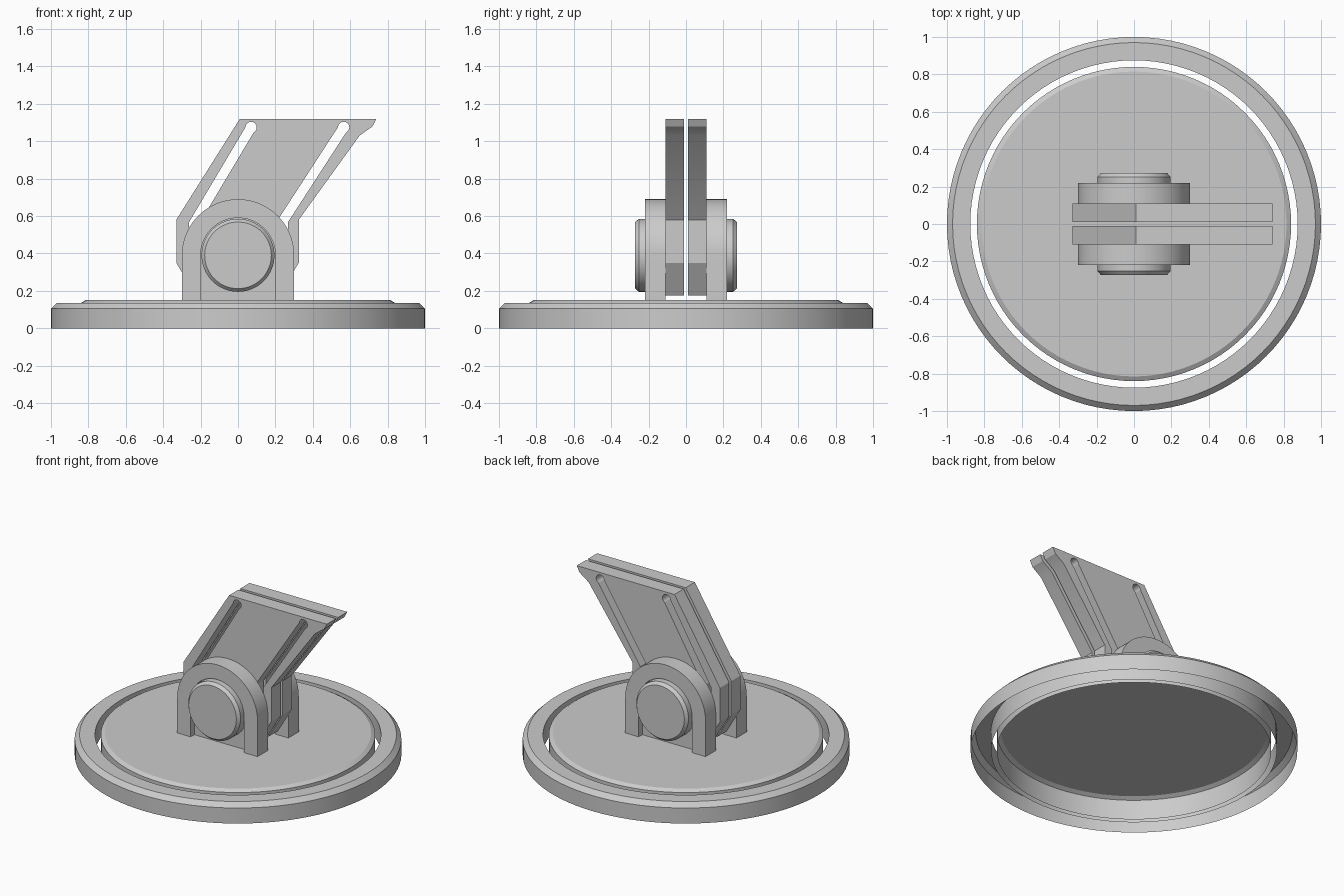
import bpy, bmesh
from math import sin, cos, pi, atan2, radians
from mathutils import Matrix, Vector

if "Cube" in bpy.data.objects:
    bpy.data.objects.remove(bpy.data.objects["Cube"])

PIN_Z = 0.39


def finish(obj, angle=30):
    bpy.ops.object.select_all(action='DESELECT')
    obj.select_set(True)
    bpy.context.view_layer.objects.active = obj
    bpy.ops.object.shade_smooth_by_angle(angle=radians(angle))
    return obj


def lathe(name, profile, segs=96, matrix=Matrix(), closed=False):
    """Revolve (radius, height) points about z, then place with matrix."""
    bm = bmesh.new()
    rings = []
    for r, z in profile:
        if r == 0:
            rings.append([bm.verts.new((0, 0, z))] * segs)
        else:
            rings.append([bm.verts.new((r * cos(2 * pi * i / segs),
                                        r * sin(2 * pi * i / segs), z)) for i in range(segs)])
    for a, b in zip(rings, rings[1:]):
        for i in range(segs):
            j = (i + 1) % segs
            quad = list(dict.fromkeys((a[i], a[j], b[j], b[i])))
            bm.faces.new(quad)
    bmesh.ops.recalc_face_normals(bm, faces=bm.faces)
    bm.transform(matrix)
    me = bpy.data.meshes.new(name)
    bm.to_mesh(me)
    bm.free()
    obj = bpy.data.objects.new(name, me)
    bpy.context.collection.objects.link(obj)
    return finish(obj)


def plate(name, outlines, y, thick):
    """Flat plate from x-z outlines (later ones are holes), centred on y."""
    cu = bpy.data.curves.new(name, 'CURVE')
    cu.dimensions = '2D'
    cu.fill_mode = 'BOTH'
    cu.extrude = thick / 2
    for pts in outlines:
        sp = cu.splines.new('POLY')
        sp.points.add(len(pts) - 1)
        for p, (x, z) in zip(sp.points, pts):
            p.co = (x, z, 0, 1)
        sp.use_cyclic_u = True
    obj = bpy.data.objects.new(name, cu)
    bpy.context.collection.objects.link(obj)
    bpy.ops.object.select_all(action='DESELECT')
    obj.select_set(True)
    bpy.context.view_layer.objects.active = obj
    bpy.ops.object.convert(target='MESH')
    obj = bpy.context.object
    bm = bmesh.new()
    bm.from_mesh(obj.data)
    bmesh.ops.remove_doubles(bm, verts=bm.verts, dist=1e-5)
    bmesh.ops.recalc_face_normals(bm, faces=bm.faces)
    bm.transform(Matrix.Translation((0, y, 0)) @ Matrix.Rotation(pi / 2, 4, 'X'))
    bm.to_mesh(obj.data)
    bm.free()
    return finish(obj, 20)


def arc(cx, cz, r, a0, a1, n):
    return [(cx + r * cos(a0 + (a1 - a0) * i / n),
             cz + r * sin(a0 + (a1 - a0) * i / n)) for i in range(n + 1)]


def slot(cx, slope, lower):
    """Slanted slot with a round top end, continued by its lower points."""
    a = atan2(1, slope)
    return arc(cx, 1.074, 0.03, a - 2 * pi / 3, a + 2 * pi / 3, 20) + lower


# Base: outer ring and inner disc, both shells open underneath
lathe("outer_ring", [(0.875, 0), (0.875, 0.135), (0.97, 0.135), (1, 0.105), (1, 0)])
lathe("base_disc", [(0.84, 0), (0.84, 0.135), (0.815, 0.15), (0, 0.15)])

# Outlines shared by both sides
arch = ([(-0.3, 0.15)] + arc(0, PIN_Z, 0.3, pi, 0, 40) + [(0.3, 0.15), (0.2, 0.15)]
        + arc(0, PIN_Z, 0.2, 0, pi, 40) + [(-0.2, 0.15)])
web = [(-0.2, 0.15)] + arc(0, PIN_Z, 0.2, pi, 0, 40) + [(0.2, 0.15)]
arm = [(0.01, 1.12), (-0.33, 0.58), (-0.33, 0.35), (-0.225, 0.175), (0.22, 0.175),
       (0.325, 0.35), (0.325, 0.58), (0.65, 1.03), (0.72, 1.08), (0.74, 1.12)]
left_slot = slot(0.07, 0.62, [(-0.262, 0.567), (-0.262, 0.38), (-0.207, 0.38), (-0.207, 0.56)])
right_slot = slot(0.565, 0.68, [(0.22, 0.59), (0.2, 0.56), (0.2, 0.38),
                                (0.267, 0.38), (0.267, 0.567)])

for side, s in (("front", -1), ("back", 1)):
    # Bracket ear with a thin web inside its arch
    plate(side + "_bracket", [arch], s * 0.165, 0.11)
    plate(side + "_bracket_web", [web], s * 0.163, 0.036)
    # Chamfered pin cap
    place = Matrix.Translation((0, 0, PIN_Z)) @ Matrix.Rotation(-s * pi / 2, 4, 'X')
    lathe(side + "_pin", [(0, 0.15), (0.195, 0.15), (0.195, 0.252), (0.178, 0.272), (0, 0.272)],
          64, place)
    # Slanted arm with two slots
    plate(side + "_arm", [arm, left_slot, right_slot], s * 0.06, 0.098)
